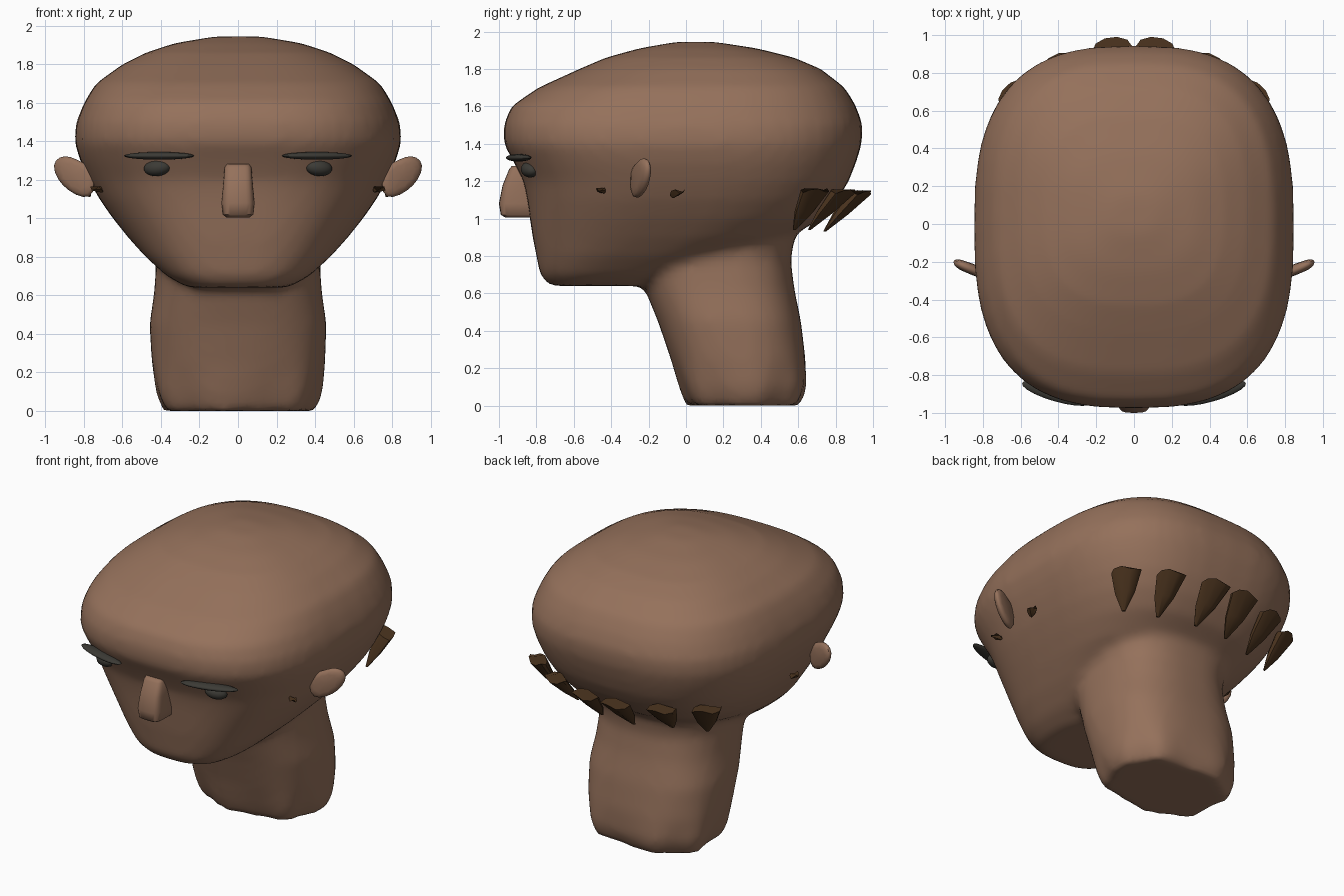
import bpy, bmesh, math
from mathutils import Vector, Matrix

cube = bpy.data.objects.get("Cube")
if cube:
    bpy.data.objects.remove(cube)


def material(name, color):
    m = bpy.data.materials.new(name)
    m.use_nodes = True
    m.diffuse_color = (*color, 1)
    m.node_tree.nodes["Principled BSDF"].inputs["Base Color"].default_value = (*color, 1)
    return m


skin = material("warm brown skin", (0.30, 0.165, 0.105))
dark = material("charcoal", (0.045, 0.043, 0.036))
hair = material("dark brown hair", (0.075, 0.036, 0.014))


def make(name, bm, mat, angle=None):
    bmesh.ops.recalc_face_normals(bm, faces=bm.faces)
    mesh = bpy.data.meshes.new(name)
    bm.to_mesh(mesh)
    bm.free()
    mesh.materials.append(mat)
    ob = bpy.data.objects.new(name, mesh)
    bpy.context.collection.objects.link(ob)
    if angle:
        bpy.ops.object.select_all(action='DESELECT')
        ob.select_set(True)
        bpy.context.view_layer.objects.active = ob
        bpy.ops.object.shade_smooth_by_angle(angle=math.radians(angle))
    return ob


def loft(bm, sections, power, sides=48, flute=0):
    """Stack squared ovals given as (height, front, back, half width)."""
    rings = []
    for z, front, back, half in sections:
        ring = []
        for i in range(sides):
            a = 2 * math.pi * i / sides
            c, s = math.cos(a), math.sin(a)
            wave = 1 + flute * math.sin(a * 7 + 1) * max(0, 1 - z / 0.3)
            x = math.copysign(abs(c) ** (2 / power), c) * half * wave
            y = math.copysign(abs(s) ** (2 / power), s) * (back - front) / 2 * wave
            ring.append(bm.verts.new((x, y + (front + back) / 2, z)))
        rings.append(ring)
    for lo, hi in zip(rings, rings[1:]):
        for i in range(sides):
            j = (i + 1) % sides
            bm.faces.new((lo[i], lo[j], hi[j], hi[i]))
    bm.faces.new(rings[0][::-1])
    bm.faces.new(rings[-1])


# Skull and neck, fused into one smooth skin
bm = bmesh.new()
loft(bm, [
    (0.64, -0.73, -0.20, 0.26), (0.70, -0.78, 0.0, 0.37),
    (0.80, -0.80, 0.28, 0.48), (0.90, -0.82, 0.56, 0.57),
    (1.00, -0.835, 0.72, 0.65), (1.10, -0.85, 0.81, 0.72),
    (1.20, -0.87, 0.87, 0.775), (1.30, -0.92, 0.91, 0.82),
    (1.40, -0.975, 0.94, 0.85), (1.50, -0.975, 0.945, 0.84),
    (1.60, -0.935, 0.91, 0.80), (1.70, -0.79, 0.85, 0.74),
    (1.80, -0.57, 0.72, 0.60), (1.86, -0.43, 0.58, 0.48),
    (1.91, -0.25, 0.38, 0.33), (1.945, -0.05, 0.15, 0.12)], 2.75)
loft(bm, [
    (0.0, 0.01, 0.61, 0.39), (0.10, -0.03, 0.645, 0.43),
    (0.25, -0.08, 0.64, 0.45), (0.45, -0.15, 0.615, 0.46),
    (0.62, -0.22, 0.58, 0.435), (0.78, -0.28, 0.56, 0.425),
    (1.00, -0.30, 0.60, 0.45), (1.20, -0.30, 0.60, 0.45)], 2.6, flute=0.045)
head = make("head_and_neck", bm, skin)
remesh = head.modifiers.new("fuse", 'REMESH')
remesh.mode = 'VOXEL'
remesh.voxel_size = 0.03
remesh.use_smooth_shade = True
soften = head.modifiers.new("soften", 'SMOOTH')
soften.factor = 0.5
soften.iterations = 7

# Nose
bm = bmesh.new()
loft(bm, [(1.005, -0.965, -0.78, 0.06), (1.02, -0.99, -0.78, 0.08),
          (1.08, -1.0, -0.78, 0.087), (1.18, -0.98, -0.8, 0.077),
          (1.265, -0.945, -0.8, 0.07), (1.282, -0.93, -0.8, 0.06)], 4, 24)
make("nose", bm, skin, 50)


def ball(name, center, size, turn, tilt, mat):
    bm = bmesh.new()
    bmesh.ops.create_uvsphere(bm, u_segments=20, v_segments=12, radius=1)
    bm.transform(Matrix.Translation(center) @ Matrix.Rotation(turn, 4, 'Z')
                 @ Matrix.Rotation(tilt, 4, 'Y') @ Matrix.Diagonal((*size, 1)))
    make(name, bm, mat, 60)


def tuft(name, tip, top, across, depth):
    """Tapered lock of hair widening from its tip to a slanted open-looking top."""
    tip, top = Vector(tip), Vector(top)
    out = Vector((top.x, top.y, 0)).normalized()
    side = Vector((-out.y, out.x, 0))
    bm = bmesh.new()
    rings = []
    for t, w in ((0, 0.12), (0.45, 0.65), (1, 1)):
        ring = []
        for i in range(10):
            a = i * math.pi / 5
            p = tip.lerp(top, t) + side * across * w * math.cos(a)
            p += out * depth * w * math.sin(a)
            p.z += 0.012 * t * math.cos(3 * a)
            ring.append(bm.verts.new(p))
        rings.append(ring)
    for lo, hi in zip(rings, rings[1:]):
        for i in range(10):
            j = (i + 1) % 10
            bm.faces.new((lo[i], lo[j], hi[j], hi[i]))
    bm.faces.new(rings[0])
    bm.faces.new(rings[-1])
    make(name, bm, hair, 40)


def ear(name, sx):
    outline = [(0.74, 1.27), (0.82, 1.295), (0.87, 1.325), (0.93, 1.325),
               (0.968, 1.28), (0.94, 1.2), (0.88, 1.14), (0.80, 1.10), (0.74, 1.12)]
    bm = bmesh.new()
    layers = []
    for offset, shrink in ((-0.032, 0.72), (-0.012, 1), (0.012, 1), (0.032, 0.72)):
        layer = []
        for x, z in outline:
            px = 0.85 + (x - 0.85) * shrink
            y = -0.25 + (px - 0.83) * 0.38 + offset
            layer.append(bm.verts.new((sx * px, y, 1.22 + (z - 1.22) * shrink)))
        layers.append(layer)
    for lo, hi in zip(layers, layers[1:]):
        for i in range(len(outline)):
            j = (i + 1) % len(outline)
            bm.faces.new((lo[i], lo[j], hi[j], hi[i]))
    bm.faces.new(layers[0])
    bm.faces.new(layers[-1])
    ob = make(name, bm, skin, 70)
    ob.modifiers.new("round", 'SUBSURF').levels = 1


# Paired features
for side, sx in (("left", 1), ("right", -1)):
    ear(side + "_ear", sx)
    ball(side + "_eye", (sx * 0.42, -0.835, 1.262), (0.072, 0.045, 0.042),
         sx * 0.3, sx * 0.1, dark)
    ball(side + "_eyebrow", (sx * 0.41, -0.895, 1.325), (0.19, 0.045, 0.02),
         sx * 0.28, 0, dark)
    tuft(side + "_inner_back_tuft", (sx * 0.12, 0.74, 0.93), (sx * 0.115, 0.93, 1.14), 0.105, 0.06)
    tuft(side + "_middle_back_tuft", (sx * 0.36, 0.66, 0.94), (sx * 0.40, 0.84, 1.145), 0.095, 0.06)
    tuft(side + "_outer_back_tuft", (sx * 0.57, 0.58, 0.94), (sx * 0.64, 0.69, 1.15), 0.095, 0.055)
    tuft(side + "_rear_ear_tuft", (sx * 0.77, -0.07, 1.11), (sx * 0.79, -0.045, 1.145), 0.04, 0.025)
    tuft(side + "_front_ear_tuft", (sx * 0.71, -0.44, 1.135), (sx * 0.735, -0.455, 1.155), 0.022, 0.035)
